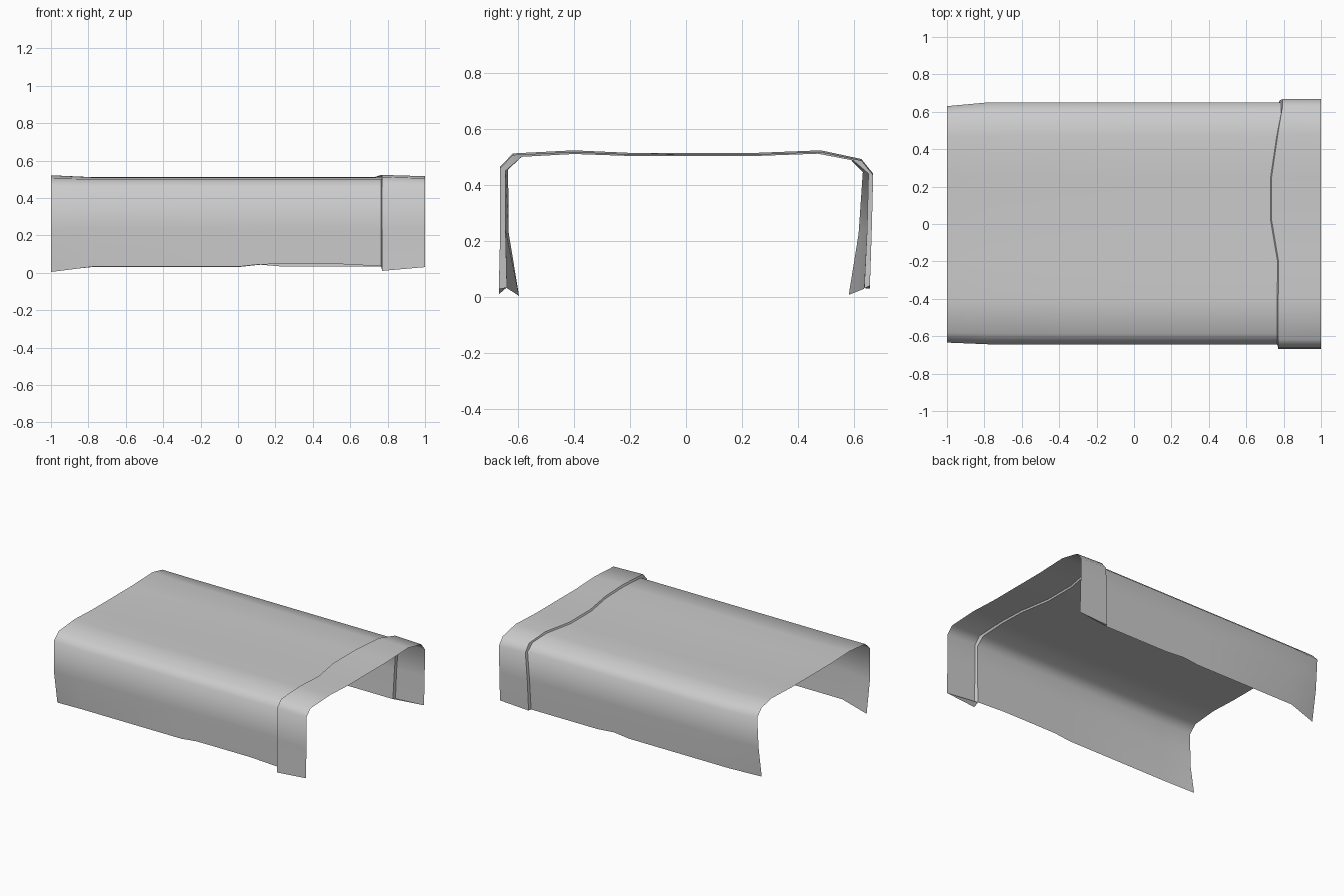
import bpy, math

if "Cube" in bpy.data.objects:
    bpy.data.objects.remove(bpy.data.objects["Cube"])

# Cross-sections (y, z), from the -y bottom edge over the top to the +y bottom edge
END = [(-.595, .004), (-.632, .23), (-.634, .455), (-.58, .505), (-.40, .521), (-.20, .513),
       (.25, .513), (.47, .521), (.58, .497), (.63, .445), (.615, .225), (.58, .008)]
BODY = [(-.638, .032), (-.643, .24), (-.643, .45), (-.585, .50), (-.40, .510), (-.20, .503),
        (.25, .503), (.47, .511), (.595, .487), (.65, .44), (.645, .24), (.635, .03)]
BAND = [(-.667, .01), (-.662, .24), (-.662, .465), (-.617, .512), (-.40, .523), (-.20, .514),
        (.25, .514), (.48, .523), (.625, .492), (.667, .44), (.662, .24), (.655, .03)]
# Wavy seam where the body steps out into the band
SEAM = [.765, .765, .765, .765, .765, .767, .73, .763, .787, .787, .775, .77]


def section(profile, xs, left=0.0, right=0.0, top=0.0):
    """Place a profile at x; left and right shift the bottom edges, top shifts the roof."""
    pts = []
    for i, (y, z) in enumerate(profile):
        dz = left if i == 0 else right if i == len(profile) - 1 else top if z > .4 else 0
        pts.append([xs[i], y, z + dz])
    return pts


def flat(x):
    return [x] * 12


rows = [
    section(END, flat(-1)),
    section(BODY, flat(-.78)),
    section(BODY, flat(0)),
    section(BODY, flat(.12), .013, .013),
    section(BODY, flat(.25), .014, .002),
    section(BODY, flat(.55), .014, .002),
    section(BODY, SEAM, .003, .002),
    section(BAND, [x + .006 for x in SEAM]),
    section(BAND, flat(1), .02, .012, -.007),
]
# Extra centre point so the seam stays flat across its rearmost part
for row in rows:
    a, b = row[5], row[6]
    row.insert(6, [b[0], .02, (a[2] + b[2]) / 2])

n = len(rows[0])
verts = [p for row in rows for p in row]
faces = [(r * n + i, (r + 1) * n + i, (r + 1) * n + i + 1, r * n + i + 1)
         for r in range(len(rows) - 1) for i in range(n - 1)]
# Small triangular flaps closing the bottom of the band
faces += [(6 * n, 8 * n, 7 * n), (7 * n - 1, 8 * n - 1, 9 * n - 1)]

mesh = bpy.data.meshes.new("cover_shell")
mesh.from_pydata(verts, [], faces)
mesh.update()
shell = bpy.data.objects.new("cover_shell", mesh)
bpy.context.collection.objects.link(shell)
bpy.context.view_layer.objects.active = shell
shell.select_set(True)
bpy.ops.object.shade_smooth_by_angle(angle=math.radians(55))
